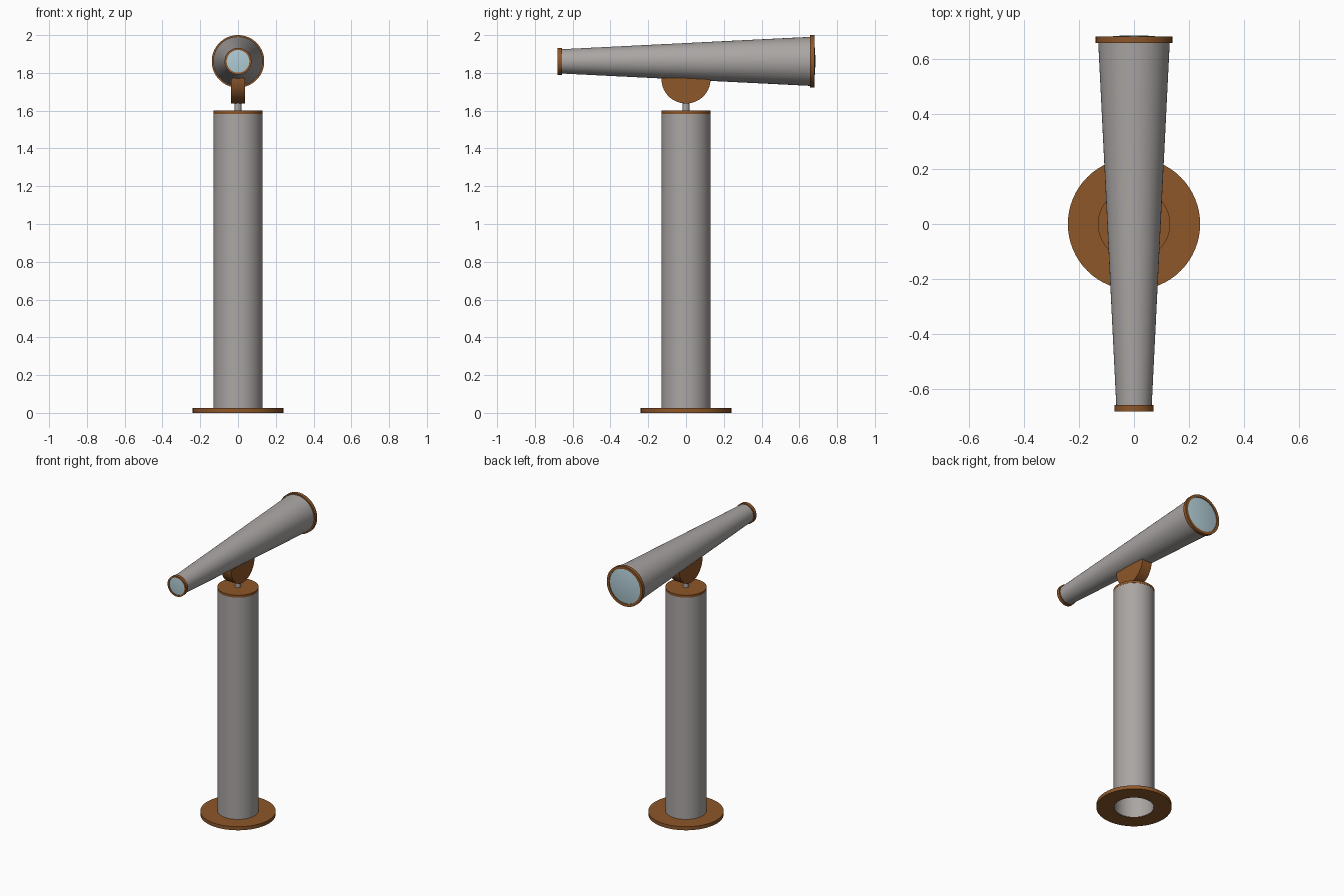
import bpy, math
from mathutils import Matrix

if "Cube" in bpy.data.objects:
    bpy.data.objects.remove(bpy.data.objects["Cube"])

AXIS_Z = 1.861  # height of the telescope axis


def material(name, rgb):
    m = bpy.data.materials.new(name)
    m.diffuse_color = (*rgb, 1)
    m.use_nodes = True
    m.node_tree.nodes["Principled BSDF"].inputs["Base Color"].default_value = m.diffuse_color
    return m


grey = material("grey metal", (0.40, 0.38, 0.37))
brown = material("brown bronze", (0.27, 0.095, 0.022))
glass = material("pale blue glass", (0.43, 0.60, 0.66))


def finish(name, verts, faces, mat):
    mesh = bpy.data.meshes.new(name)
    mesh.from_pydata(verts, [], faces)
    mesh.materials.append(mat)
    obj = bpy.data.objects.new(name, mesh)
    bpy.context.collection.objects.link(obj)
    bpy.ops.object.select_all(action='DESELECT')
    obj.select_set(True)
    bpy.context.view_layer.objects.active = obj
    bpy.ops.object.mode_set(mode='EDIT')
    bpy.ops.mesh.select_all(action='SELECT')
    bpy.ops.mesh.remove_doubles(threshold=1e-5)
    bpy.ops.mesh.normals_make_consistent(inside=False)
    bpy.ops.object.mode_set(mode='OBJECT')
    bpy.ops.object.shade_smooth_by_angle(angle=math.radians(35))
    return obj


def lathe(name, profile, mat, closed=False, along_y=False, n=64):
    """Turn an (r, height) profile around z, or around the telescope axis."""
    verts, faces = [], []
    for r, h in profile:
        for i in range(n):
            a = 2 * math.pi * i / n
            x, y = r * math.cos(a), r * math.sin(a)
            verts.append((x, h, AXIS_Z + y) if along_y else (x, y, h))
    k = len(profile)
    for j in range(k if closed else k - 1):
        p, q = j * n, (j + 1) % k * n
        for i in range(n):
            i2 = (i + 1) % n
            faces.append((p + i, p + i2, q + i2, q + i))
    return finish(name, verts, faces, mat)


# Stand: flange, hollow column, cap and neck
lathe("base_flange", [(0.128, 0), (0.24, 0), (0.24, 0.025), (0.128, 0.025)], brown, closed=True)
lathe("column", [(0.13, 0.003), (0.13, 1.585), (0.126, 1.585), (0.126, 0.003)], grey, closed=True)
lathe("column_cap", [(0, 1.583), (0.131, 1.583), (0.131, 1.6), (0, 1.6)], brown)
lathe("neck", [(0, 1.595), (0.018, 1.595), (0.018, 1.66), (0, 1.66)], grey, n=32)

# Half-disc cradle under the tube
steps, half = 32, 0.038
arc = [(-0.13, 1.772)]
arc += [(0.13 * math.cos(math.pi * (1 + i / steps)), 1.768 + 0.13 * math.sin(math.pi * (1 + i / steps)))
        for i in range(steps + 1)]
arc += [(0.13, 1.772)]
k = len(arc)
verts = [(s * half, y, z) for s in (-1, 1) for y, z in arc]
faces = [tuple(range(k)), tuple(range(k, 2 * k))]
faces += [(i, (i + 1) % k, k + (i + 1) % k, k + i) for i in range(k)]
finish("cradle", verts, faces, brown)

# Tapered tube with a ring and a lens at each end
lathe("telescope_tube", [(0, -0.665), (0.064, -0.665), (0.130, 0.665), (0, 0.665)], grey, along_y=True)


def end_fittings(label, sign, outer, inner, bulge):
    lathe(label + "_ring", [(inner, sign * 0.657), (outer, sign * 0.657),
                            (outer, sign * 0.681), (inner, sign * 0.681)],
          brown, closed=True, along_y=True)
    dome = [(inner * t / 8, sign * (0.676 + bulge * (1 - (t / 8) ** 2))) for t in range(9)]
    lathe(label + "_lens", dome + [(inner, sign * 0.66), (0, sign * 0.66)], glass, along_y=True)


end_fittings("eyepiece", -1, 0.071, 0.060, 0.003)
end_fittings("objective", 1, 0.139, 0.120, 0.009)
